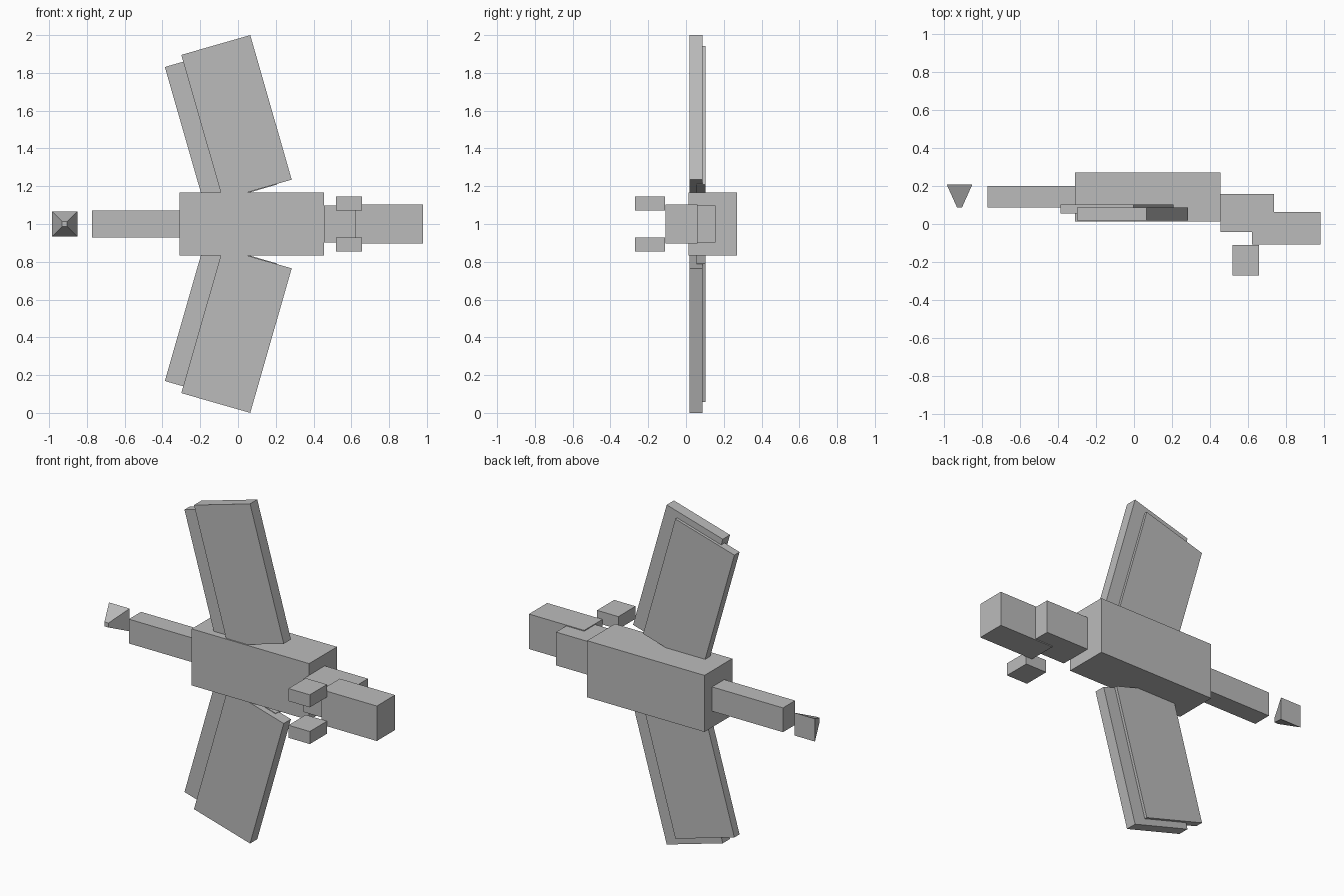
import bpy
import math
from mathutils import Matrix, Vector

cube = bpy.data.objects.get("Cube")
if cube:
    bpy.data.objects.remove(cube, do_unlink=True)

MID = 1.0  # height of the symmetry plane between the two sides

grey = bpy.data.materials.new("plain_grey")
grey.use_nodes = True
colour = (0.5, 0.5, 0.5, 1.0)
grey.diffuse_color = colour
grey.node_tree.nodes["Principled BSDF"].inputs["Base Color"].default_value = colour


def finish(name):
    obj = bpy.context.object
    obj.name = name
    obj.data.name = name
    obj.data.materials.append(grey)
    return obj


def box(name, centre, size, tilt=0.0):
    """Box of the given full size, turned about the y axis."""
    bpy.ops.mesh.primitive_cube_add(size=1)
    obj = finish(name)
    turn = Matrix.Rotation(tilt, 4, 'Y') @ Matrix.Diagonal(Vector(size).to_4d())
    obj.data.transform(turn)
    obj.location = centre
    return obj


def span(name, x, y, height):
    """Untilted box centred on the symmetry plane, from x and y ranges."""
    return box(name, (sum(x) / 2, sum(y) / 2, MID),
               (x[1] - x[0], y[1] - y[0], height))


# Body, neck, head and tail
span("body", (-0.31, 0.455), (0.012, 0.271), 0.333)
span("neck", (0.455, 0.737), (-0.041, 0.157), 0.196)
span("head", (0.62, 0.98), (-0.108, 0.062), 0.206)
span("tail", (-0.772, -0.31), (0.087, 0.2), 0.143)

# Paired wings and feelers
for side, sign in (("upper", 1), ("lower", -1)):
    tilt = sign * math.radians(-16)
    box(side + "_front_wing", (-0.008, 0.053, MID + sign * 0.565),
        (0.38, 0.067, 0.796), tilt)
    box(side + "_rear_wing", (-0.09, 0.079, MID + sign * 0.52),
        (0.4, 0.048, 0.762), tilt)
    box(side + "_feeler", (0.588, -0.191, MID + sign * 0.108),
        (0.139, 0.16, 0.074))

# Stinger: four-sided taper pointing to the front
bpy.ops.mesh.primitive_cone_add(vertices=4, radius1=0.067 * math.sqrt(2),
                                radius2=0.013 * math.sqrt(2), depth=0.12)
stinger = finish("stinger")
stinger.data.transform(Matrix.Rotation(math.radians(90), 4, 'X')
                       @ Matrix.Rotation(math.radians(45), 4, 'Z'))
stinger.location = (-0.918, 0.147, MID)
